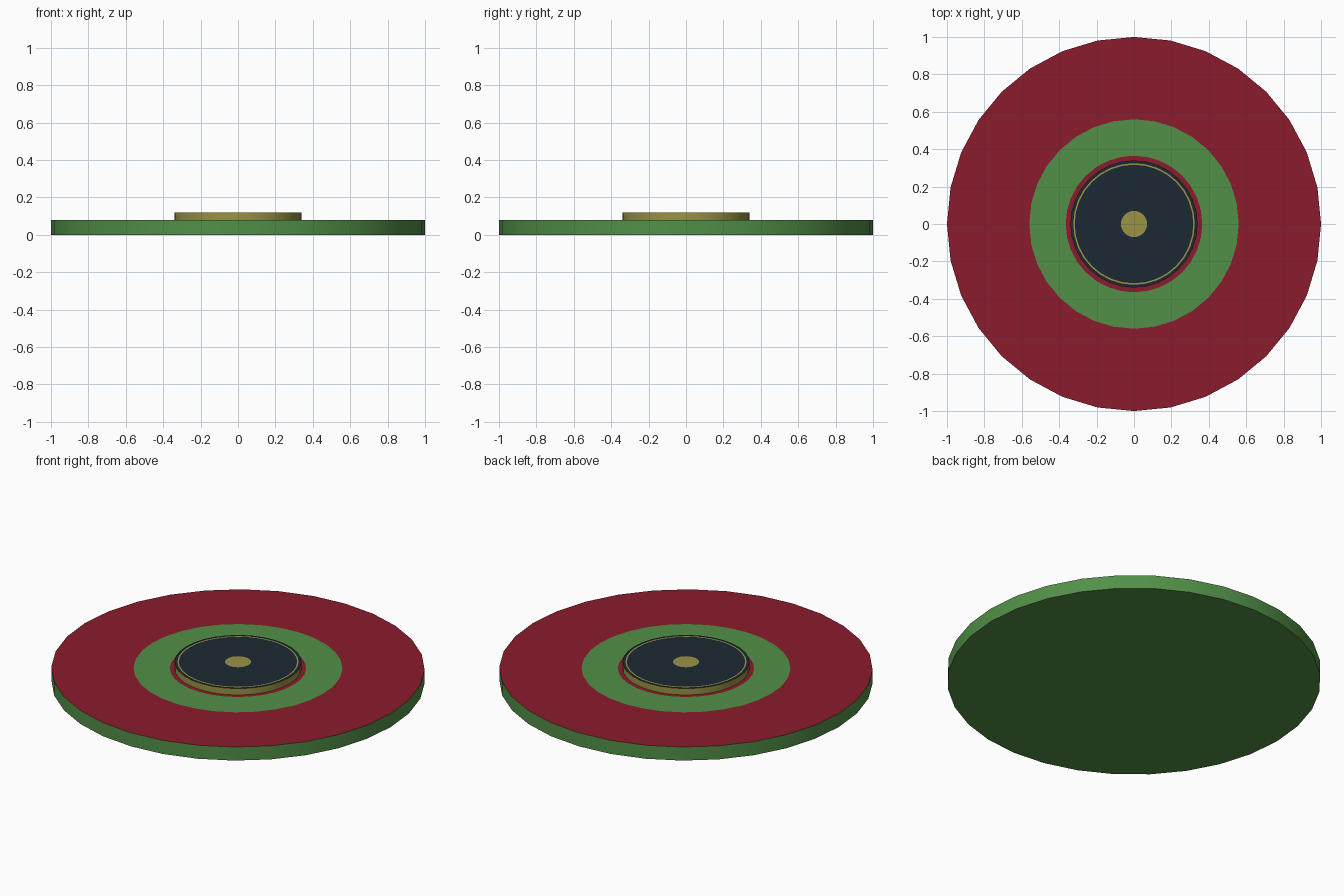
import bpy, bmesh
from math import cos, sin, tau, radians

if "Cube" in bpy.data.objects:
    bpy.data.objects.remove(bpy.data.objects["Cube"])


def material(name, rgb):
    m = bpy.data.materials.new(name)
    m.diffuse_color = (*rgb, 1)
    m.use_nodes = True
    m.node_tree.nodes["Principled BSDF"].inputs["Base Color"].default_value = m.diffuse_color
    return m


RED = material("red", (0.26, 0.011, 0.026))
GREEN = material("green", (0.085, 0.28, 0.065))
GOLD = material("gold", (0.32, 0.29, 0.06))
DARK = material("dark", (0.011, 0.022, 0.032))


def lathe(name, profile, colours, sides=32, bottom=None):
    """Spin (radius, z) rings; colours[i] fills the band after ring i, the last one the cap."""
    me = bpy.data.meshes.new(name)
    mats = list(dict.fromkeys(colours))
    for m in mats:
        me.materials.append(m)
    bm = bmesh.new()
    rings = [[bm.verts.new((r * cos(tau * i / sides), r * sin(tau * i / sides), z))
              for i in range(sides)] for r, z in profile]
    for a, b, colour in zip(rings, rings[1:], colours):
        for i in range(sides):
            j = (i + 1) % sides
            bm.faces.new((a[i], a[j], b[j], b[i])).material_index = mats.index(colour)
    bm.faces.new(rings[-1]).material_index = mats.index(colours[-1])
    if bottom:
        bm.faces.new(rings[0][::-1]).material_index = mats.index(bottom)
    bm.to_mesh(me)
    bm.free()
    ob = bpy.data.objects.new(name, me)
    bpy.context.collection.objects.link(ob)
    bpy.ops.object.select_all(action='DESELECT')
    ob.select_set(True)
    bpy.context.view_layer.objects.active = ob
    bpy.ops.object.shade_smooth_by_angle(angle=radians(30))
    return ob


# Wide flat disc: green rim and underside, red top with a green band
lathe("base_disc",
      [(1, 0), (1, 0.08), (0.56, 0.08), (0.365, 0.08)],
      [GREEN, RED, GREEN, RED], bottom=GREEN)

# Raised hub: gold wall, dark top with a thin gold ring and gold centre spot
lathe("hub",
      [(0.34, 0.08), (0.34, 0.118), (0.325, 0.118), (0.317, 0.118), (0.07, 0.118)],
      [GOLD, DARK, GOLD, DARK, GOLD])
